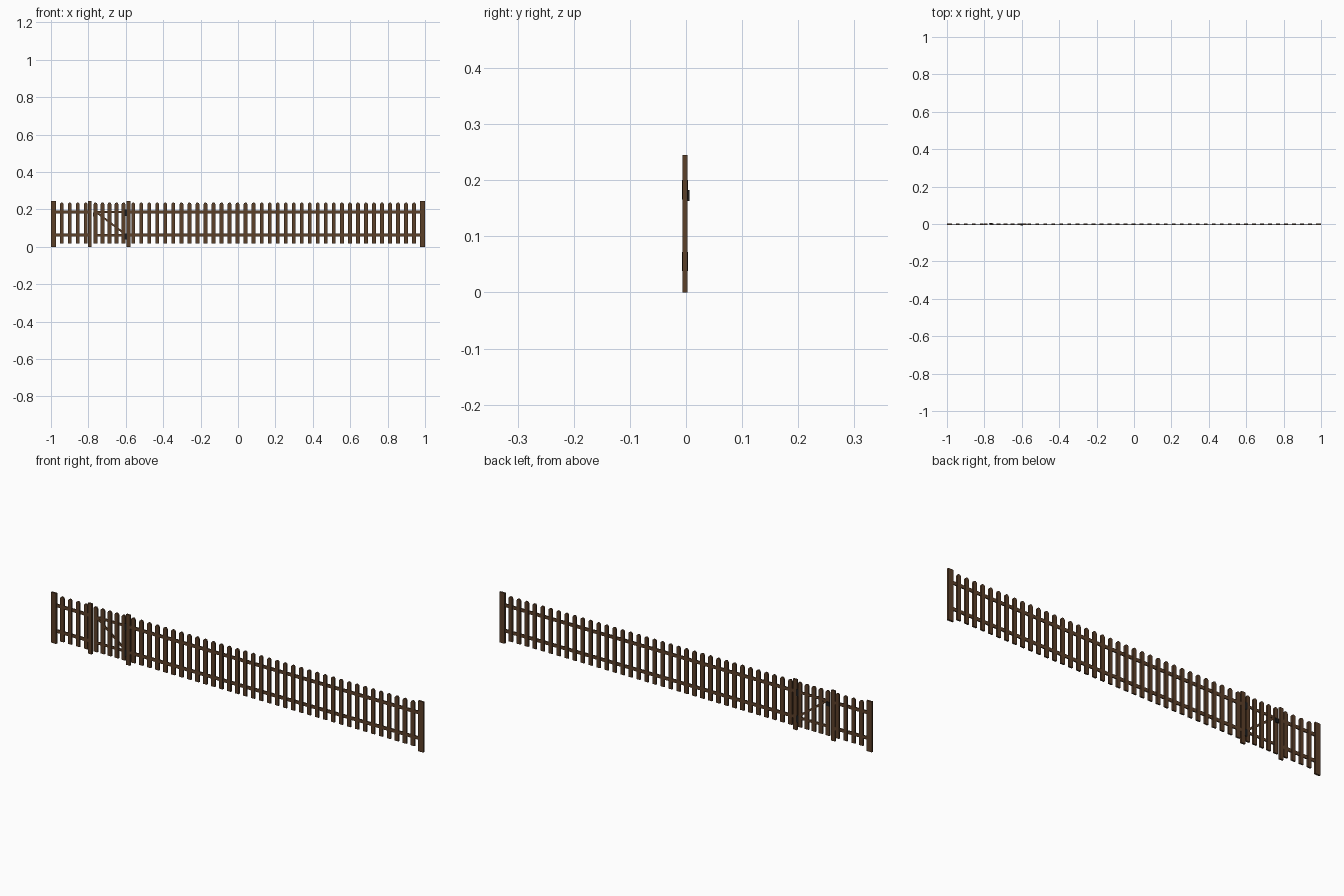
import bpy, bmesh, math
from mathutils import Matrix

if "Cube" in bpy.data.objects:
    bpy.data.objects.remove(bpy.data.objects["Cube"])

YC = -0.0015  # fence centre plane; the latch sticks out behind it


def material(name, color):
    m = bpy.data.materials.new(name)
    m.diffuse_color = (*color, 1)
    m.use_nodes = True
    m.node_tree.nodes["Principled BSDF"].inputs["Base Color"].default_value = m.diffuse_color
    return m


wood = material("brown_wood", (0.105, 0.05, 0.022))
iron = material("dark_iron", (0.012, 0.012, 0.012))


def finish(name, bm, mat):
    bmesh.ops.recalc_face_normals(bm, faces=bm.faces)
    me = bpy.data.meshes.new(name)
    bm.to_mesh(me)
    bm.free()
    me.materials.append(mat)
    ob = bpy.data.objects.new(name, me)
    bpy.context.collection.objects.link(ob)
    return ob


def box(name, x, y, z, mat=wood, angle=0):
    """Box from (min, max) ranges, optionally turned in the front plane."""
    bm = bmesh.new()
    size = [r[1] - r[0] for r in (x, y, z)]
    mid = [(r[1] + r[0]) / 2 for r in (x, y, z)]
    m = Matrix.Translation(mid) @ Matrix.Rotation(angle, 4, 'Y') @ Matrix.Diagonal((*size, 1))
    bmesh.ops.create_cube(bm, size=1, matrix=m)
    return finish(name, bm, mat)


def picket(name, x, w=0.02, t=0.008, z0=0.018, z1=0.236):
    """Upright board with a rounded top, extruded through its thickness."""
    c = 0.008
    pts = [(-w / 2, z0), (w / 2, z0), (w / 2, z1 - c), (w * 0.36, z1 - c * 0.35), (w * 0.18, z1),
           (-w * 0.18, z1), (-w * 0.36, z1 - c * 0.35), (-w / 2, z1 - c)]
    bm = bmesh.new()
    face = bm.faces.new([bm.verts.new((x + px, YC - t / 2, pz)) for px, pz in pts])
    ext = bmesh.ops.extrude_face_region(bm, geom=[face])
    verts = [v for v in ext["geom"] if isinstance(v, bmesh.types.BMVert)]
    bmesh.ops.translate(bm, verts=verts, vec=(0, t, 0))
    return finish(name, bm, wood)


def yspan(t):
    return (YC - t / 2, YC + t / 2)


# Posts: two ends and two gate posts
for name, a, b in (("end_post_left", -1, -0.972), ("gate_post_left", -0.802, -0.782),
                   ("gate_post_right", -0.597, -0.576), ("end_post_right", 0.972, 1)):
    box(name, (a, b), yspan(0.009), (0, 0.245))

# Pickets of the short panel, gate and long panel
for i in range(4):
    picket(f"short_panel_picket_{i}", -0.942 + i * 0.0425)
for i in range(5):
    picket(f"gate_picket_{i}", -0.762 + i * 0.0375)
for i in range(36):
    picket(f"long_panel_picket_{i}", -0.56 + i * 0.0429)

# Horizontal rails
for level, z in (("lower", 0.062), ("upper", 0.186)):
    for panel, a, b in (("short_panel", -0.972, -0.802), ("long_panel", -0.576, 0.972)):
        box(f"{panel}_{level}_rail", (a, b), yspan(0.005), (z - 0.008, z + 0.008))
    box(f"gate_{level}_rail", (-0.772, -0.602), yspan(0.005), (z - 0.006, z + 0.006))

# Diagonal gate brace
dx, dz = 0.16, -0.122
half = math.hypot(dx, dz) / 2
box("gate_brace", (-0.677 - half, -0.677 + half), yspan(0.005), (0.119, 0.129),
    angle=math.atan2(-dz, dx))

# Hinges and latch
for level, z in (("lower", 0.055), ("upper", 0.183)):
    box(f"{level}_hinge", (-0.606, -0.594), yspan(0.0105), (z - 0.017, z + 0.017), iron)
box("latch_plate", (-0.775, -0.757), (0.0015, 0.006), (0.163, 0.183), iron)
